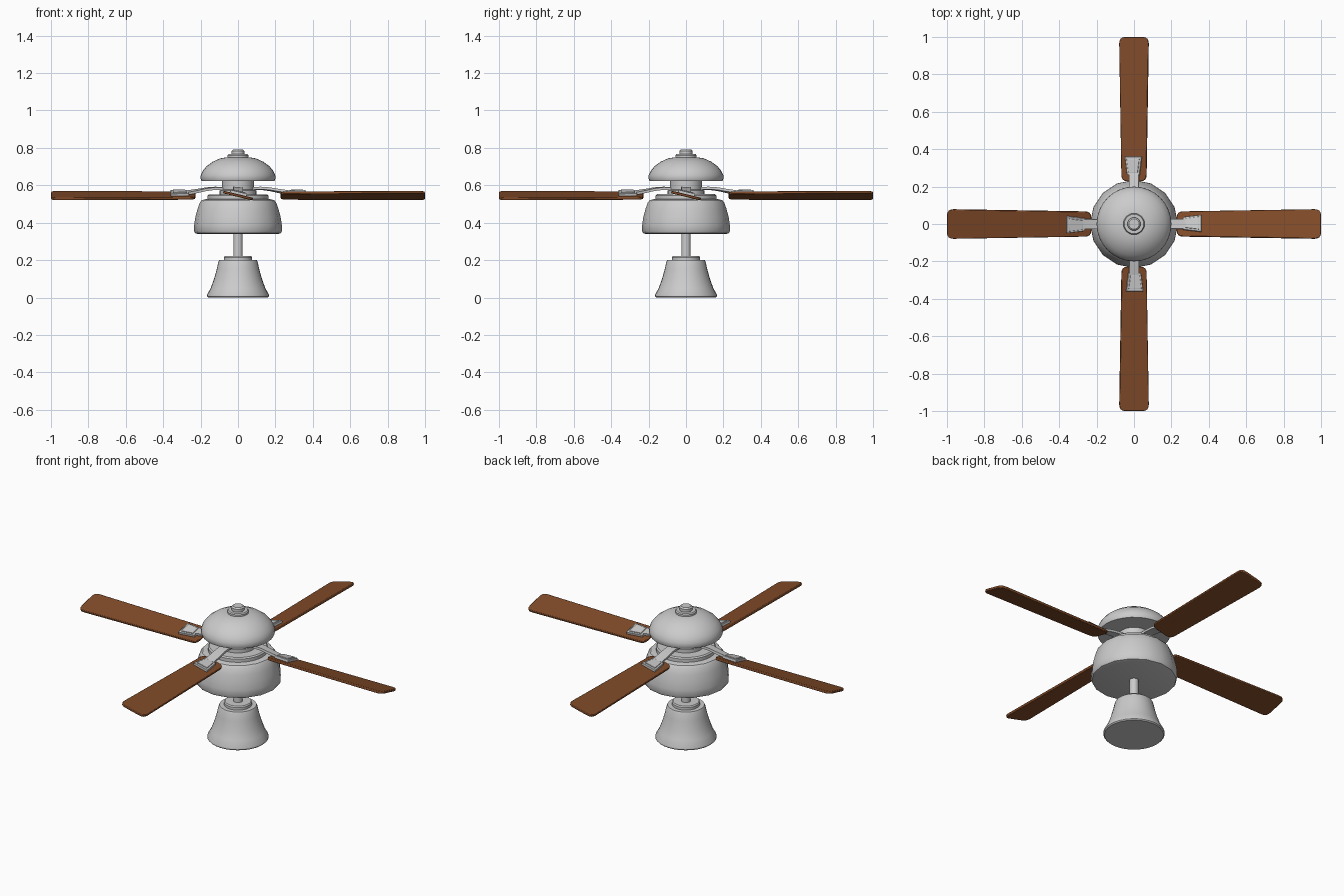
import bpy, bmesh, math
from mathutils import Matrix, Vector

if "Cube" in bpy.data.objects:
    bpy.data.objects.remove(bpy.data.objects["Cube"])

wood = bpy.data.materials.new("brown_wood")
wood.diffuse_color = (0.22, 0.07, 0.022, 1)
wood.use_nodes = True
wood.node_tree.nodes["Principled BSDF"].inputs["Base Color"].default_value = wood.diffuse_color


def finish(name, bm, angle=35, bevel=0, mat=None):
    bmesh.ops.recalc_face_normals(bm, faces=bm.faces)
    me = bpy.data.meshes.new(name)
    bm.to_mesh(me)
    bm.free()
    ob = bpy.data.objects.new(name, me)
    bpy.context.collection.objects.link(ob)
    if mat:
        me.materials.append(mat)
    if bevel:
        m = ob.modifiers.new("soft_edges", 'BEVEL')
        m.width, m.segments, m.limit_method = bevel, 2, 'ANGLE'
    bpy.ops.object.select_all(action='DESELECT')
    bpy.context.view_layer.objects.active = ob
    ob.select_set(True)
    bpy.ops.object.shade_smooth_by_angle(angle=math.radians(angle))
    return ob


def lathe(name, profile, sides):
    """Closed solid of revolution from (radius, z) points, bottom to top."""
    bm = bmesh.new()
    rings = [[bm.verts.new((r * math.cos(math.tau * i / sides),
                            r * math.sin(math.tau * i / sides), z))
              for i in range(sides)] for r, z in profile]
    for a, b in zip(rings, rings[1:]):
        for i in range(sides):
            j = (i + 1) % sides
            bm.faces.new((a[i], a[j], b[j], b[i]))
    bm.faces.new(rings[0][::-1])
    bm.faces.new(rings[-1])
    return finish(name, bm)


def slab(bm, outline, z0, z1, matrix=Matrix()):
    """Extrude an xy outline between two heights."""
    lo = [bm.verts.new(matrix @ Vector((x, y, z0))) for x, y in outline]
    hi = [bm.verts.new(matrix @ Vector((x, y, z1))) for x, y in outline]
    bm.faces.new(lo[::-1])
    bm.faces.new(hi)
    n = len(outline)
    for i in range(n):
        j = (i + 1) % n
        bm.faces.new((lo[i], lo[j], hi[j], hi[i]))


def rounded(corners, radius, steps=4):
    """Round the corners of a convex outline."""
    pts = []
    n = len(corners)
    for i in range(n):
        p = Vector(corners[i])
        a = p + (Vector(corners[i - 1]) - p).normalized() * radius
        b = p + (Vector(corners[(i + 1) % n]) - p).normalized() * radius
        for k in range(steps + 1):
            t = k / steps
            pts.append(a * (1 - t) ** 2 + p * 2 * t * (1 - t) + b * t * t)
    return pts


# Lamp shade with collar, and the rod holding it
lathe("lamp_shade", [(0.16, 0), (0.166, 0.006), (0.165, 0.016), (0.146, 0.05),
                     (0.128, 0.1), (0.114, 0.15), (0.105, 0.19), (0.1, 0.2)], 32)
lathe("shade_collar", [(0.075, 0.195), (0.075, 0.215), (0.07, 0.222)], 32)
lathe("lamp_rod", [(0.025, 0.21), (0.025, 0.35)], 20)

# Motor housing, top plate and neck
lathe("motor_housing", [(0.215, 0.34), (0.229, 0.344), (0.235, 0.355),
                        (0.234, 0.39), (0.228, 0.43), (0.216, 0.475),
                        (0.204, 0.508), (0.194, 0.52), (0.17, 0.526)], 16)
lathe("motor_plate", [(0.162, 0.515), (0.162, 0.545), (0.155, 0.552)], 32)
lathe("neck", [(0.098, 0.55), (0.098, 0.572), (0.085, 0.577), (0.085, 0.63)], 32)

# Ceiling canopy and knob
lathe("canopy", [(0.195, 0.623), (0.2, 0.635), (0.199, 0.655), (0.188, 0.678),
                 (0.168, 0.702), (0.135, 0.726), (0.095, 0.744), (0.055, 0.75)], 32)
lathe("knob_base", [(0.057, 0.745), (0.057, 0.76), (0.052, 0.766)], 32)
lathe("knob", [(0.035, 0.76), (0.035, 0.783), (0.028, 0.79)], 24)

# Four pitched blades, each on a curved bracket
pitch = Matrix.Translation((0, 0, 0.545)) @ Matrix.Rotation(math.radians(-13.5), 4, 'X')
blade = rounded([(0.228, -0.068), (1.0, -0.081), (1.0, 0.081), (0.228, 0.068)], 0.035)
pad = [(0.262, -0.034), (0.36, -0.046), (0.36, 0.046), (0.262, 0.034)]
raised = [(0.275, -0.026), (0.348, -0.035), (0.348, 0.035), (0.275, 0.026)]
arm_path = [(0.07, 0.582), (0.12, 0.584), (0.17, 0.579), (0.22, 0.569), (0.28, 0.559)]

for q in range(4):
    turn = Matrix.Rotation(q * math.pi / 2, 4, 'Z')
    bm = bmesh.new()
    slab(bm, blade, -0.007, 0.007, turn @ pitch)
    finish(f"blade_{q + 1}", bm, 40, 0.003, wood)

    bm = bmesh.new()
    slab(bm, pad, 0.006, 0.021, turn @ pitch)
    slab(bm, raised, 0.02, 0.026, turn @ pitch)
    finish(f"blade_pad_{q + 1}", bm, 30, 0.002)

    # Arm: rectangular section swept along the path, twisting into the pitch
    bm = bmesh.new()
    rings = []
    for k, (x, z) in enumerate(arm_path):
        twist = Matrix.Rotation(math.radians(-13.5) * k / (len(arm_path) - 1), 4, 'X')
        rings.append([bm.verts.new(turn @ (Vector((x, 0, z)) + twist @ Vector((0, y, h))))
                      for y, h in ((-0.026, -0.007), (0.026, -0.007),
                                   (0.026, 0.007), (-0.026, 0.007))])
    for a, b in zip(rings, rings[1:]):
        for i in range(4):
            j = (i + 1) % 4
            bm.faces.new((a[i], a[j], b[j], b[i]))
    bm.faces.new(rings[0][::-1])
    bm.faces.new(rings[-1])
    finish(f"blade_arm_{q + 1}", bm, 30)
